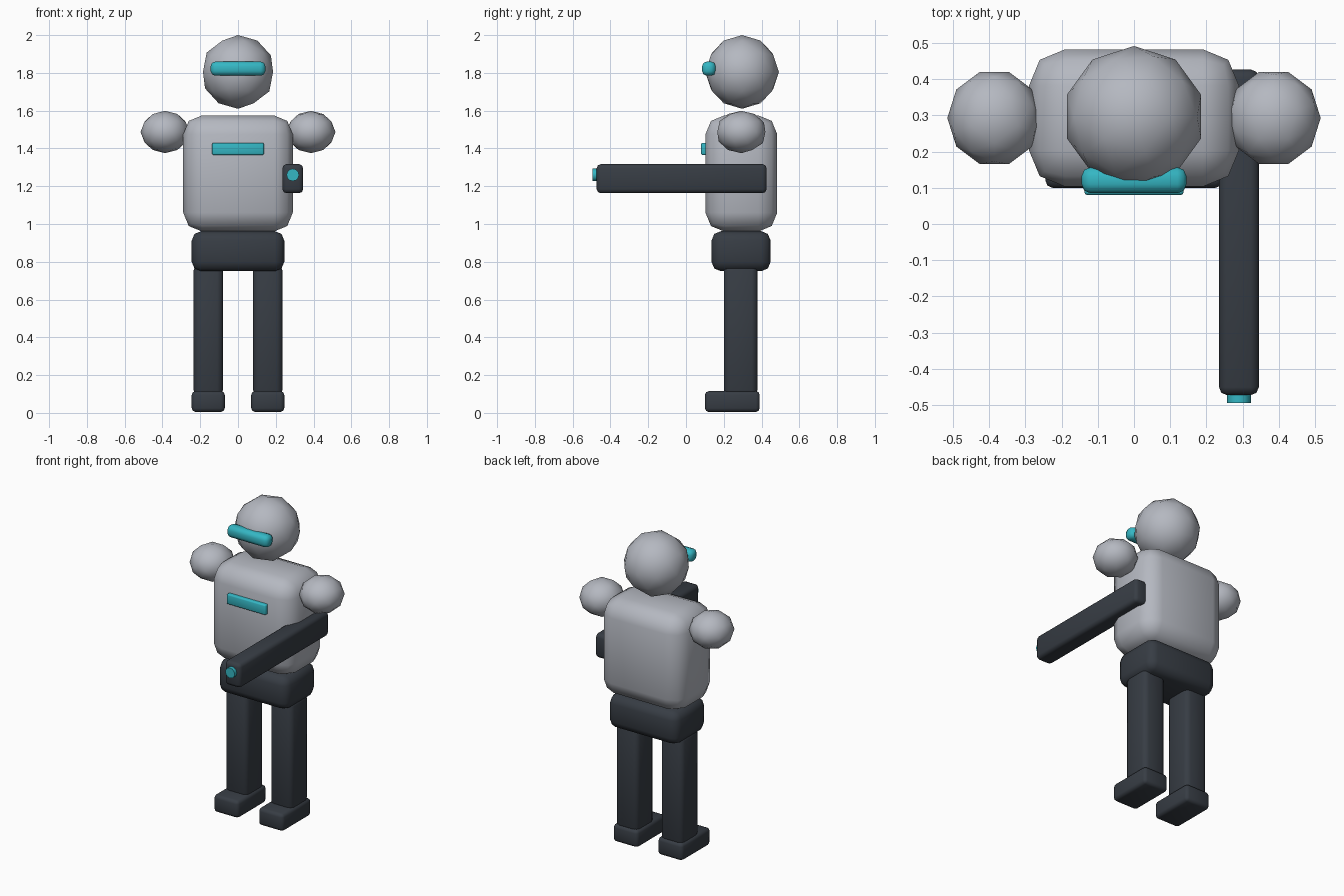
import bpy
import math

if "Cube" in bpy.data.objects:
    bpy.data.objects.remove(bpy.data.objects["Cube"])


def material(name, rgb):
    m = bpy.data.materials.new(name)
    m.diffuse_color = (*rgb, 1.0)
    m.use_nodes = True
    m.node_tree.nodes["Principled BSDF"].inputs["Base Color"].default_value = m.diffuse_color
    return m


GREY = material("light_grey", (0.46, 0.48, 0.53))
DARK = material("charcoal", (0.038, 0.046, 0.058))
TEAL = material("teal", (0.035, 0.47, 0.55))


def finish(name, mat, scale):
    ob = bpy.context.object
    ob.name = name
    ob.scale = scale
    bpy.ops.object.transform_apply(location=False, rotation=True, scale=True)
    ob.data.materials.append(mat)
    return ob


def smooth():
    bpy.ops.object.shade_smooth_by_angle(angle=math.radians(60))


def box(name, mat, x, y, z, bevel, segments=2):
    """Rounded box given its (min, max) range on each axis."""
    ranges = (x, y, z)
    bpy.ops.mesh.primitive_cube_add(size=1, location=[(a + b) / 2 for a, b in ranges])
    ob = finish(name, mat, [b - a for a, b in ranges])
    mod = ob.modifiers.new("rounding", 'BEVEL')
    mod.width = bevel
    mod.segments = segments
    bpy.ops.object.modifier_apply(modifier=mod.name)
    smooth()
    return ob


def ball(name, mat, location, radii, turn=0.0):
    bpy.ops.mesh.primitive_ico_sphere_add(subdivisions=2, radius=1, location=location)
    bpy.context.object.rotation_euler.z = turn
    bpy.ops.object.transform_apply(location=False, rotation=True, scale=False)
    finish(name, mat, radii)
    smooth()


# Head and visor
ball("head", GREY, (0, 0.297, 1.805), (0.195, 0.195, 0.195))
box("visor", TEAL, (-0.145, 0.145), (0.085, 0.157), (1.785, 1.86), 0.025)

# Torso, chest bar and pelvis
box("torso", GREY, (-0.29, 0.29), (0.103, 0.483), (0.96, 1.575), 0.1)
box("chest_bar", TEAL, (-0.137, 0.137), (0.08, 0.125), (1.365, 1.43), 0.008)
box("pelvis", DARK, (-0.245, 0.245), (0.135, 0.448), (0.75, 0.962), 0.05)

# Shoulders, legs and feet on both sides
for side, s in (("left", -1), ("right", 1)):
    ball(side + "_shoulder", GREY, (s * 0.386, 0.293, 1.487),
         (0.13, 0.134, 0.112), s * math.pi / 2)
    box(side + "_leg", DARK, sorted((s * 0.08, s * 0.235)),
        (0.2, 0.378), (0.09, 0.785), 0.03)
    box(side + "_foot", DARK, sorted((s * 0.07, s * 0.245)),
        (0.1, 0.39), (0.005, 0.115), 0.02)

# Long arm held forward, with its glowing tip
box("forward_arm", DARK, (0.235, 0.345), (-0.473, 0.427), (1.163, 1.317), 0.022)
bpy.ops.mesh.primitive_cylinder_add(vertices=12, radius=0.033, depth=0.06,
                                    location=(0.29, -0.465, 1.26),
                                    rotation=(math.pi / 2, 0, 0))
finish("arm_tip", TEAL, (1, 1, 1))
smooth()
